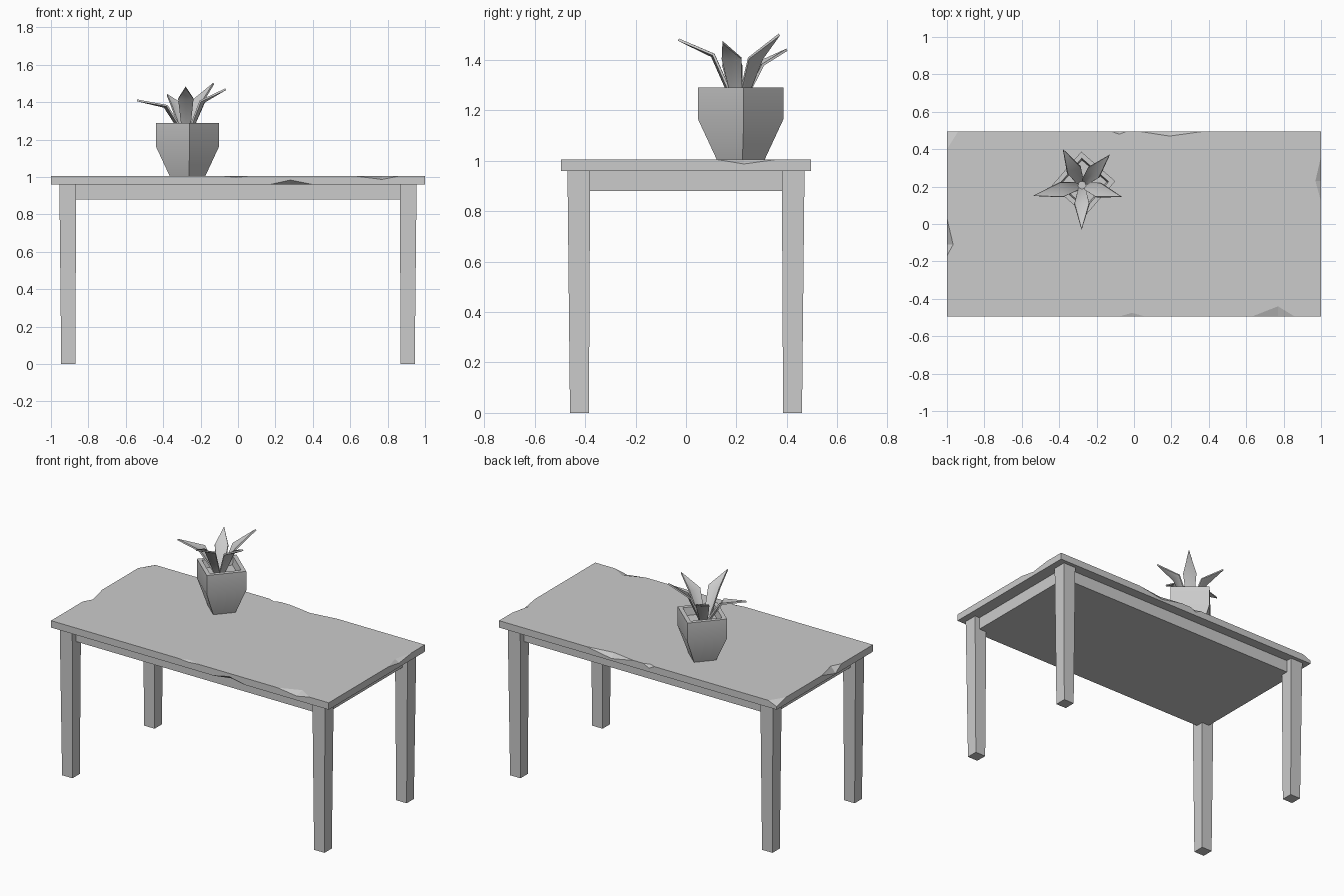
import bpy, bmesh, math
from mathutils import Vector

if "Cube" in bpy.data.objects:
    bpy.data.objects.remove(bpy.data.objects["Cube"])


def add(name, bm):
    bmesh.ops.recalc_face_normals(bm, faces=bm.faces[:])
    me = bpy.data.meshes.new(name)
    bm.to_mesh(me)
    bm.free()
    ob = bpy.data.objects.new(name, me)
    bpy.context.collection.objects.link(ob)
    return ob


def activate(ob):
    bpy.ops.object.select_all(action='DESELECT')
    ob.select_set(True)
    bpy.context.view_layer.objects.active = ob


def loft(bm, rings, cap_start=True, cap_end=True):
    loops = [[bm.verts.new(p) for p in r] for r in rings]
    for a, b in zip(loops, loops[1:]):
        for i in range(len(a)):
            j = (i + 1) % len(a)
            bm.faces.new((a[i], a[j], b[j], b[i]))
    if cap_start:
        bm.faces.new(loops[0])
    if cap_end:
        bm.faces.new(loops[-1])


def rect(x0, x1, y0, y1, z):
    return [(x0, y0, z), (x1, y0, z), (x1, y1, z), (x0, y1, z)]


def prism(name, *rings):
    bm = bmesh.new()
    loft(bm, rings)
    return add(name, bm)


# Table top
TX, TY, Z0, Z1 = 1.0, 0.495, 0.96, 1.005
top = prism("table_top", rect(-TX, TX, -TY, TY, Z0), rect(-TX, TX, -TY, TY, Z1))

# Chipped edges: side, start, end, apex, inward depth, drop, upper edge?
chips = [
    ("front", 0.63, 0.86, 0.77, 0.055, 0.018, True),
    ("front", -0.08, 0.06, -0.01, 0.02, 0.006, True),
    ("front", 0.17, 0.40, 0.28, 0.03, 0.024, False),
    ("back", 0.03, 0.37, 0.19, 0.025, 0.03, True),
    ("back", -0.12, -0.04, -0.08, 0.015, 0.02, True),
    ("right", 0.12, 0.36, 0.23, 0.03, 0.018, True),
    ("left", -0.17, 0.03, -0.11, 0.033, 0.04, True),
]
cut = bmesh.new()


def hull(points):
    verts = [cut.verts.new(p) for p in points]
    bmesh.ops.convex_hull(cut, input=verts)


for side, a, b, t, depth, drop, upper in chips:
    z, s = (Z1, 1) if upper else (Z0, -1)
    sign = 1 if side in ("back", "right") else -1
    edge = TY if side in ("front", "back") else TX

    def at(u, out, dz):
        n = sign * (edge + out)
        return (u, n, z + s * dz) if edge == TY else (n, u, z + s * dz)
    hull([at(a, 0, 0), at(b, 0, 0), at(t, -depth, 0), at(t, 0, -drop),
          at((a + b) / 2, 0.05, 0.05)])
# Broken back left corner
hull([(-TX, 0.40, Z1), (-0.94, TY, Z1), (-TX, TY, Z1 - 0.025),
      (-TX - 0.05, TY + 0.05, Z1 + 0.05)])
cutter = add("chip_cutter", cut)
cutter.hide_render = True
mod = top.modifiers.new("chips", 'BOOLEAN')
mod.operation = 'DIFFERENCE'
mod.solver = 'EXACT'
mod.object = cutter
activate(top)
bpy.ops.object.modifier_apply(modifier=mod.name)
bpy.data.objects.remove(cutter)

# Apron block below the top
prism("apron", rect(-0.92, 0.92, -0.43, 0.43, 0.88), rect(-0.92, 0.92, -0.43, 0.43, 0.965))

# Four tapered legs
for sx, nx in ((-1, "left"), (1, "right")):
    for sy, ny in ((-1, "front"), (1, "back")):
        prism(f"{ny}_{nx}_leg",
              rect(sx * 0.87, sx * 0.945, sy * 0.385, sy * 0.46, 0),
              rect(sx * 0.865, sx * 0.955, sy * 0.38, sy * 0.47, 0.962))

# Square plant pot standing on one corner towards the front
CX, CY = -0.27, 0.217


def square(r, z):
    return [(CX + r * math.cos(math.radians(4 + 90 * i)),
             CY + r * math.sin(math.radians(4 + 90 * i)), z) for i in range(4)]


pot = prism("plant_pot", square(0.095, 1.004), square(0.17, 1.165), square(0.17, 1.29),
            square(0.135, 1.29), square(0.125, 1.24))
activate(pot)
bpy.ops.object.shade_smooth_by_angle(angle=math.radians(40))

# Five bent pointed leaves: tip position and height of the bend
tips = [((-0.54, 0.15, 1.41), 1.375), ((-0.38, 0.40, 1.44), 1.375),
        ((-0.13, 0.37, 1.50), 1.40), ((-0.065, 0.145, 1.47), 1.40),
        ((-0.28, -0.03, 1.48), 1.415)]
root = Vector((-0.278, 0.208, 0))
for i, (tip, bend_z) in enumerate(tips):
    tip = Vector(tip)
    out = tip - root
    out.z = 0
    length = out.length
    out.normalize()
    side = Vector((-out.y, out.x, 0))
    bm = bmesh.new()
    rows = []
    for r, z, w in ((0.025, 1.235, 0.02), (length * 0.44, bend_z, 0.04)):
        mid = root + out * r + Vector((0, 0, z))
        crease = Vector((0, 0, 0.006)) - out * 0.006
        rows.append([bm.verts.new(mid + side * w * k + crease * abs(k)) for k in (-1, 0, 1)])
    end = bm.verts.new(tip)
    for k in (0, 1):
        bm.faces.new((rows[0][k], rows[0][k + 1], rows[1][k + 1], rows[1][k]))
        bm.faces.new((rows[1][k], rows[1][k + 1], end))
    leaf = add(f"leaf_{i + 1}", bm)
    solid = leaf.modifiers.new("thickness", 'SOLIDIFY')
    solid.thickness = 0.01
    solid.offset = 0
    activate(leaf)
    bpy.ops.object.modifier_apply(modifier=solid.name)
    bpy.ops.object.shade_smooth_by_angle(angle=math.radians(50))
